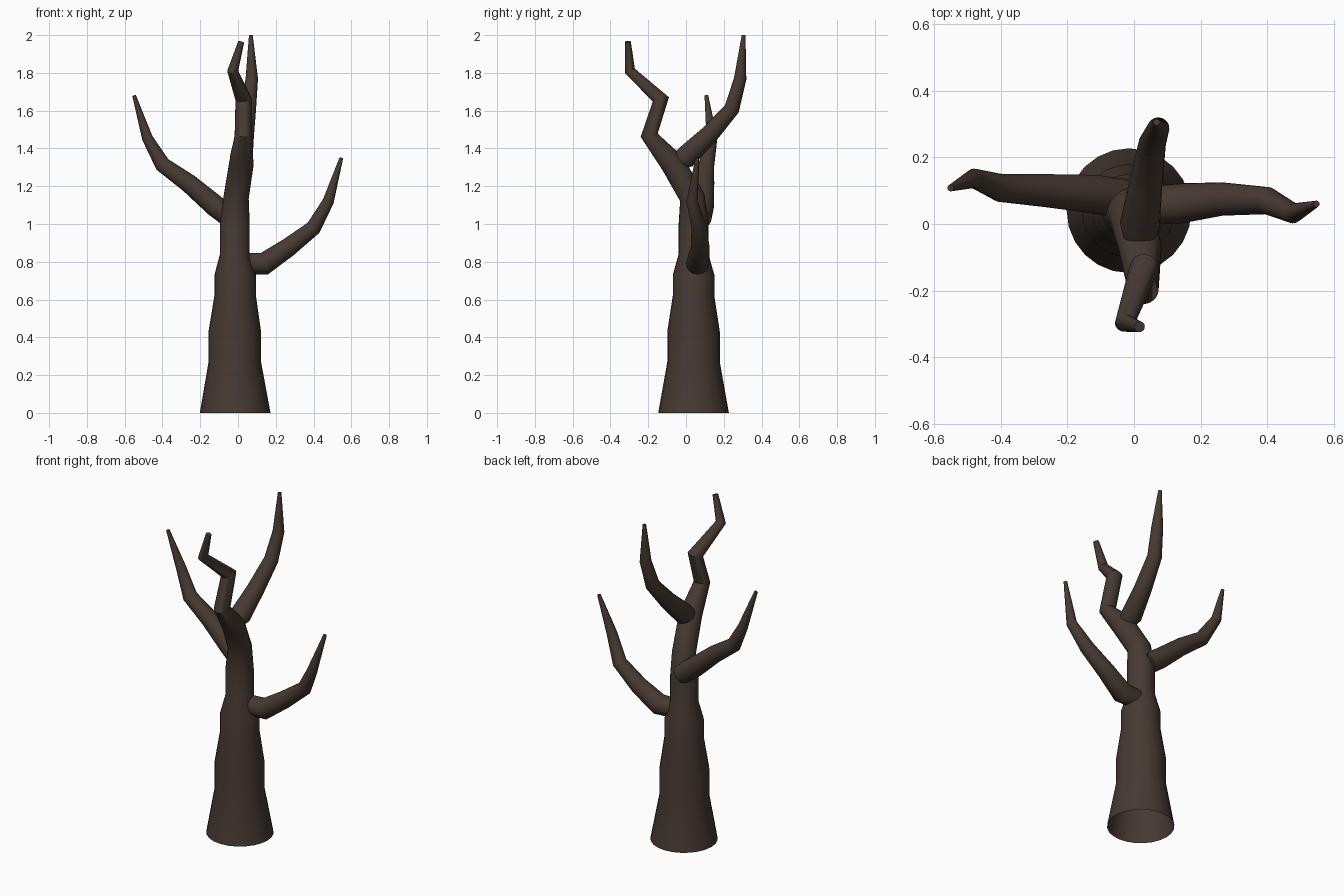
import bpy, bmesh, math
from mathutils import Vector

if "Cube" in bpy.data.objects:
    bpy.data.objects.remove(bpy.data.objects["Cube"])

SIDES = 24
bark = bpy.data.materials.new("dark bark brown")
bark.diffuse_color = (0.062, 0.042, 0.032, 1)
bark.use_nodes = True
bark.node_tree.nodes["Principled BSDF"].inputs["Base Color"].default_value = bark.diffuse_color


def limb(name, pts, cap_start=True):
    """Tapered tube with mitred rings through points (x, y, z, radius)."""
    P = [Vector(p[:3]) for p in pts]
    bm = bmesh.new()
    rings = []
    n = len(P)
    side = None
    for i, p in enumerate(P):
        a = (P[i] - P[i - 1]).normalized() if i else None
        b = (P[i + 1] - P[i]).normalized() if i < n - 1 else None
        t = (a + b).normalized() if a and b else (a or b)
        if i == 0 and not cap_start:
            t = Vector((0, 0, 1))          # flat on the ground
        if side is None:
            side = t.orthogonal().normalized()
        side = (side - t * side.dot(t)).normalized()
        up = t.cross(side)
        r = pts[i][3]
        rings.append([bm.verts.new(p + r * (math.cos(k * math.tau / SIDES) * side
                                            + math.sin(k * math.tau / SIDES) * up))
                      for k in range(SIDES)])
    for lo, hi in zip(rings, rings[1:]):
        for k in range(SIDES):
            j = (k + 1) % SIDES
            bm.faces.new((lo[k], lo[j], hi[j], hi[k]))
    bm.faces.new(rings[-1])
    if cap_start:
        bm.faces.new(rings[0][::-1])
    me = bpy.data.meshes.new(name)
    bm.to_mesh(me)
    bm.free()
    ob = bpy.data.objects.new(name, me)
    bpy.context.collection.objects.link(ob)
    me.materials.append(bark)
    bpy.ops.object.select_all(action='DESELECT')
    ob.select_set(True)
    bpy.context.view_layer.objects.active = ob
    bpy.ops.object.shade_smooth_by_angle(angle=math.radians(40))
    return ob


# Trunk, running on into the crooked front branch
limb("trunk_and_front_branch", [
    (-0.015, 0.04, 0, 0.187), (-0.017, 0.04, 0.27, 0.139), (-0.017, 0.04, 0.43, 0.139),
    (-0.015, 0.04, 0.62, 0.11), (-0.015, 0.04, 0.73, 0.11), (-0.017, 0.04, 0.84, 0.079),
    (-0.017, 0.04, 1.0, 0.079), (-0.01, 0.033, 1.14, 0.067), (0.018, -0.07, 1.32, 0.065),
    (0.028, -0.195, 1.47, 0.046), (0.03, -0.133, 1.66, 0.044),
    (-0.028, -0.297, 1.81, 0.029), (0.017, -0.308, 1.965, 0.016)], cap_start=False)

# Back branch
limb("back_branch", [
    (0.015, -0.05, 1.33, 0.045), (0.018, 0.0, 1.355, 0.06), (0.035, 0.12, 1.47, 0.05),
    (0.055, 0.243, 1.61, 0.041), (0.073, 0.287, 1.77, 0.033), (0.068, 0.305, 2.0, 0.01)])

# Left branch
limb("left_branch", [
    (-0.03, 0.075, 1.03, 0.06), (-0.12, 0.09, 1.095, 0.058), (-0.26, 0.1, 1.215, 0.05),
    (-0.40, 0.108, 1.315, 0.042), (-0.48, 0.137, 1.455, 0.029), (-0.55, 0.108, 1.68, 0.01)])

# Right branch
limb("right_branch", [
    (0.02, 0.055, 0.79, 0.055), (0.14, 0.062, 0.79, 0.06), (0.265, 0.075, 0.875, 0.05),
    (0.40, 0.07, 0.98, 0.041), (0.478, 0.032, 1.12, 0.03), (0.547, 0.06, 1.35, 0.01)])
